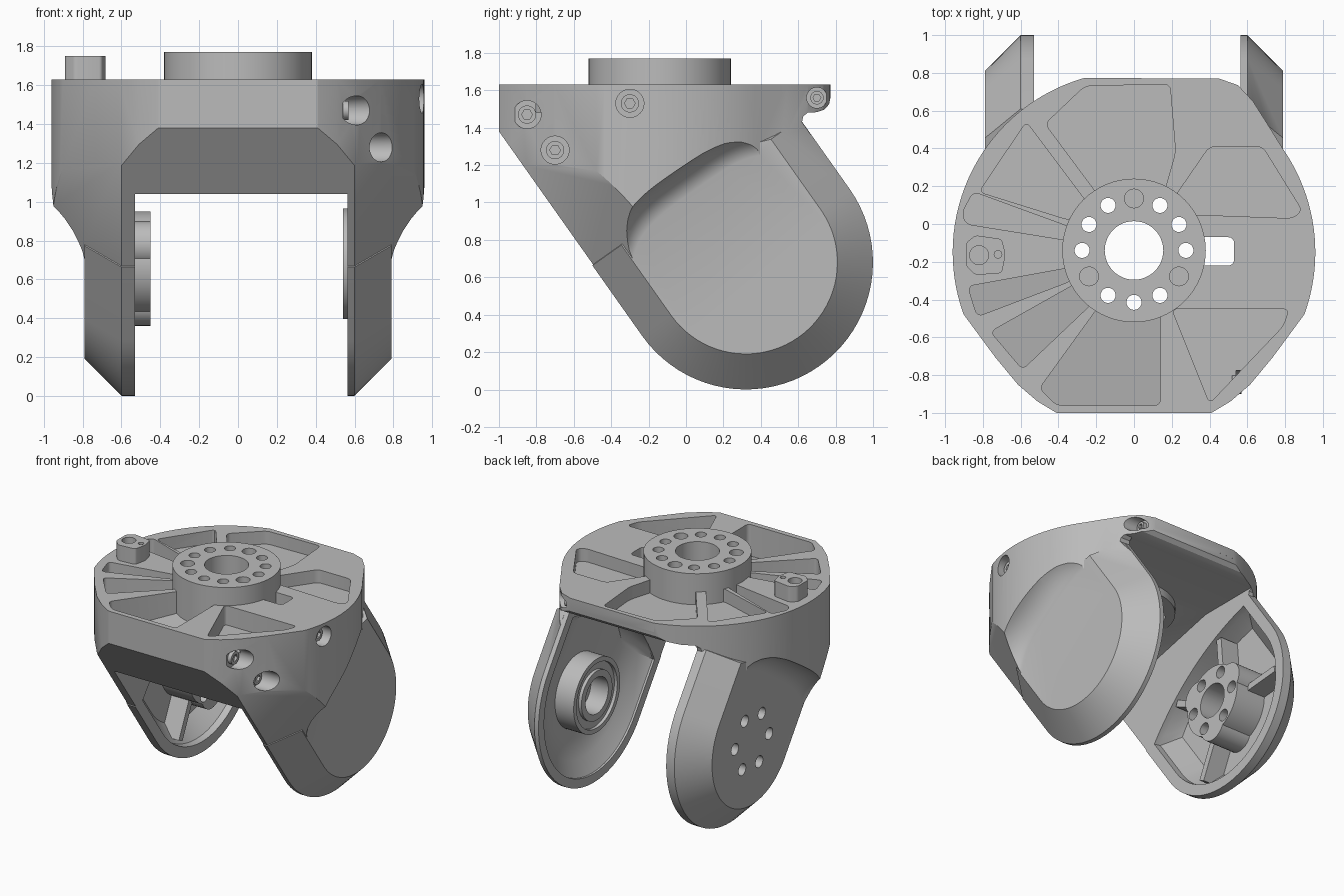
import bpy, bmesh, math
from mathutils import Vector

cube = bpy.data.objects.get("Cube")
if cube:
    bpy.data.objects.remove(cube)

grey = bpy.data.materials.new("machined_grey")
grey.use_nodes = True
COLOR = (0.5, 0.5, 0.5, 1)
grey.diffuse_color = COLOR
grey.node_tree.nodes["Principled BSDF"].inputs["Base Color"].default_value = COLOR

PIVOT = Vector((0.32, 0.68))            # pivot axis of the arms in y, z
AX = Vector((-0.577, 0.816))            # arm direction in y, z
SIDE = Vector((0.816, 0.577))           # across the arm in y, z


def finish(name, bm):
    bmesh.ops.recalc_face_normals(bm, faces=bm.faces)
    mesh = bpy.data.meshes.new(name)
    bm.to_mesh(mesh)
    bm.free()
    mesh.materials.append(grey)
    ob = bpy.data.objects.new(name, mesh)
    bpy.context.collection.objects.link(ob)
    return ob


def loft(rings):
    bm = bmesh.new()
    vs = [[bm.verts.new(p) for p in r] for r in rings]
    n = len(vs[0])
    for a, b in zip(vs, vs[1:]):
        for i in range(n):
            j = (i + 1) % n
            bm.faces.new((a[i], a[j], b[j], b[i]))
    bm.faces.new(vs[0][::-1])
    bm.faces.new(vs[-1])
    bmesh.ops.recalc_face_normals(bm, faces=bm.faces)
    return bm


def prism(name, pts, axis, a, b, rounding=0, slope=0):
    def ring(h, k):
        return [(p[0], p[1], h + k * p[1]) if axis == "z" else (h, p[0], p[1]) for p in pts]
    bm = loft([ring(a, slope), ring(b, 0)])
    if rounding:
        sides = [e for e in bm.edges
                 if (e.verts[0].co - e.verts[1].co).xy.length < 1e-5]
        bmesh.ops.bevel(bm, geom=sides, offset=rounding, segments=4, profile=0.5, affect="EDGES")
    return finish(name, bm)


def rod(name, axis, c, r, a, b, n=32):
    pts = [(c[0] + r * math.cos(2 * math.pi * i / n), c[1] + r * math.sin(2 * math.pi * i / n)) for i in range(n)]
    return prism(name, pts, axis, a, b)


def boolean(ob, tool, op="DIFFERENCE", keep=False):
    mod = ob.modifiers.new("bool", "BOOLEAN")
    mod.operation, mod.object, mod.solver = op, tool, "EXACT"
    bpy.context.view_layer.objects.active = ob
    bpy.ops.object.modifier_apply(modifier=mod.name)
    if not keep:
        bpy.data.objects.remove(tool)


def arm_point(x, s, t):
    p = PIVOT + SIDE * s + AX * t
    return (x, p.x, p.y)


def stadium(x, r, top, bulge):
    # round lower end, gently arched upper end
    low = [arm_point(x, r * math.cos(math.pi * i / 40), -r * math.sin(math.pi * i / 40)) for i in range(41)]
    return low + [arm_point(x, r * k / 8, top + bulge * (1 - (k / 8) ** 2)) for k in range(-8, 9)]


def arch(x, top):
    # everything on the pivot side of a flat-crowned arch across the arm
    pts = [arm_point(x, s / 40, top - 0.115 * (s / 19.6) ** 4) for s in range(-26, 27)]
    return ([arm_point(x, -1.1, top - 0.36)] + pts + [arm_point(x, 1.1, top - 0.36),
            arm_point(x, 1.1, -1.2), arm_point(x, -1.1, -1.2)])


def arc(a0, a1, n):
    return [(0.96 * math.cos(math.radians(a0 + (a1 - a0) * i / n)),
             -0.15 + 0.96 * math.sin(math.radians(a0 + (a1 - a0) * i / n))) for i in range(n + 1)]


# Main housing: an outline prism trimmed by slanted planes
nose = [(0.41, -1), (0.51, -0.94), (0.615, -0.85), (0.735, -0.705)]
outline = (nose + arc(-20, 35, 20) + [(0.7, 0.54), (0.63, 0.65), (0.55, 0.735), (0.45, 0.77)]
           + arc(106, 200, 32) + [(-x, y) for x, y in reversed(nose)])
bm = loft([[(x, y, z) for x, y in outline] for z in (0.5, 1.63)])


def trim(co, no):
    geom = bm.verts[:] + bm.edges[:] + bm.faces[:]
    cut = bmesh.ops.bisect_plane(bm, geom=geom, dist=1e-5, plane_co=co, plane_no=no, clear_outer=True)
    bmesh.ops.holes_fill(bm, edges=[e for e in cut["geom_cut"] if isinstance(e, bmesh.types.BMEdge)], sides=0)


trim((0, -1, 1.38), (0, -SIDE.x, -SIDE.y))
for s in (-1, 1):
    trim((s * 0.599, -1, 1.38), (s, -SIDE.x, -SIDE.y))
body = finish("bracket_body", bm)

# Rounded back lip above the open rear
back = prism("back_cutter", [(0.9, 1.56), (0.772, 1.56), (0.765, 1.525), (0.74, 1.497), (0.7, 1.483),
                             (0.65, 1.48), (0.627, 1.46), (0.62, 1.43), (0.875, 1.07), (0.875, 0.1),
                             (1.3, 0)], "x", -1.2, 1.2)
boolean(body, back)

# Filleted shoulders, and arms with chamfered outer rim
for s in (-1, 1):
    shoulder = loft([arch(s * x, t) for x, t in ((0.789, 0.47), (0.8, 0.51), (0.82, 0.54), (0.85, 0.57),
                                                 (0.89, 0.595), (0.93, 0.61), (1.0, 0.625))])
    boolean(body, finish("shoulder_cutter", shoulder))
    arm = loft([stadium(s * x, r, 0.46, 0.1) for x, r in ((0.5, 0.68), (0.6, 0.68), (0.79, 0.49))])
    boolean(body, finish("arm", arm), "UNION")

# Space between the arms, and dished inner arm faces
gap = [(-0.76, 1.04), (-0.9, 1.0), (-0.9, -0.2), (1.3, -0.2), (1.3, 1.48), (0.15, 1.48), (-0.4, 1.35)]
boolean(body, prism("gap_cutter", gap, "x", -0.53, 0.565))
dishes = ((-1, 0.1, ((0.45, 0.61), (0.58, 0.59), (0.7, 0.47))),
          (1, 0.18, ((0.45, 0.62), (0.58, 0.61), (0.65, 0.5), (0.7, 0.36))))
for s, bulge, steps in dishes:
    dish = loft([stadium(s * x, r, 0.42, bulge) for x, r in steps])
    boolean(body, finish("dish_cutter", dish))

# Pockets in the top plate: floor height at y = 0, floor slope, outline
pockets = [
    (1.53, 0, [(-0.47, 0.53), (-0.26, 0.73), (0.19, 0.74), (0.22, 0.38), (0.14, 0.1), (-0.15, 0.1)]),
    (1.53, 0, [(-0.82, 0.17), (-0.57, 0.54), (-0.24, 0.1), (-0.34, 0.02)]),
    (1.51, 0, [(-0.91, 0.06), (-0.85, 0.17), (-0.33, -0.02), (-0.33, -0.09), (-0.89, 0)]),
    (1.51, 0.15, [(-0.88, -0.33), (-0.33, -0.23), (-0.33, -0.3), (-0.83, -0.49)]),
    (1.52, 0.15, [(-0.76, -0.57), (-0.28, -0.3), (-0.19, -0.39), (-0.59, -0.77)]),
    (1.53, 0.15, [(-0.5, -0.87), (-0.16, -0.4), (0.14, -0.4), (0.14, -0.96), (-0.41, -0.96)]),
    (1.48, 0, [(0.2, -0.45), (0.82, -0.45), (0.79, -0.54), (0.4, -0.95)]),
    (1.53, 0, [(0.2, 0.12), (0.4, 0.41), (0.68, 0.41), (0.89, 0.07), (0.84, 0.03), (0.3, 0.05)]),
]
for floor, slope, pts in pockets:
    boolean(body, prism("pocket_cutter", pts, "z", floor, 1.8, 0.03, slope))
boolean(body, prism("slot_cutter", [(0.3, -0.22), (0.53, -0.22), (0.53, -0.07), (0.3, -0.07)], "z", 1.2, 1.8, 0.03))

# Raised hub with bolt circle
HUB = (0, -0.14)
hub = rod("hub", "z", HUB, 0.38, 1.42, 1.77, 64)
tools = [rod("bore_cutter", "z", HUB, 0.155, 1.1, 1.9, 48)]
for i in range(12):
    a = math.radians(30 * i + 30)
    c = (HUB[0] + 0.275 * math.cos(a), HUB[1] + 0.275 * math.sin(a))
    if i % 4 == 2:
        tools.append(rod("counterbore_cutter", "z", c, 0.05, 1.6, 1.9, 20))
    else:
        tools.append(rod("hole_cutter", "z", c, 0.04, 1.1, 1.9, 20))
for t in tools:
    boolean(body, t, keep=True)
    boolean(hub, t)

# Sensor post on the pad between two pockets
post = prism("post", [(-0.89, -0.22), (-0.89, -0.1), (-0.84, -0.06), (-0.7, -0.08), (-0.68, -0.16),
                      (-0.7, -0.26), (-0.84, -0.27)], "z", 1.6, 1.75, 0.015)
boolean(post, rod("post_cutter", "z", (-0.82, -0.165), 0.05, 1.7, 1.9))
boolean(post, rod("post_cutter", "z", (-0.72, -0.16), 0.02, 1.7, 1.9, 16))
parts = [body, hub, post]

# Bolts sunk into one flank
for y, z, r, depth in ((-0.85, 1.47, 0.075, 0.54), (-0.7, 1.28, 0.075, 0.63),
                       (-0.3, 1.53, 0.075, 0.87), (0.7, 1.56, 0.055, 0.5)):
    boolean(body, rod("bolt_cutter", "x", (y, z), r, depth, 1.2))
    bolt = rod("bolt", "x", (y, z), r * 0.65, depth - 0.02, depth + 0.03, 24)
    boolean(bolt, rod("hex_cutter", "x", (y, z), r * 0.38, depth + 0.01, depth + 0.1, 6))
    parts.append(bolt)

# Bearing on one arm
bearing = rod("bearing", "x", PIVOT, 0.285, 0.54, 0.72, 64)
groove = rod("groove_cutter", "x", PIVOT, 0.25, 0.5, 0.565, 64)
boolean(groove, rod("groove_core", "x", PIVOT, 0.19, 0.4, 0.7, 48))
boolean(bearing, groove)
boolean(bearing, rod("bore_cutter", "x", PIVOT, 0.14, 0.4, 0.69, 48))
parts.append(bearing)

# Lobed mounting boss and ribs on the other arm
boss = rod("boss", "x", PIVOT, 0.27, -0.72, -0.45, 64)
for deg in (30, 150, 270):
    a = math.radians(deg)
    lobe = rod("lobe", "x", PIVOT + Vector((math.cos(a), math.sin(a))) * 0.2, 0.12, -0.72, -0.45)
    boolean(boss, lobe, "UNION")
boolean(boss, rod("bore_cutter", "x", PIVOT, 0.13, -0.67, -0.3, 48))
for deg in range(5, 365, 60):
    a = math.radians(deg)
    c = PIVOT + Vector((math.cos(a), math.sin(a))) * 0.21
    drill = rod("drill_cutter", "x", c, 0.045, -0.9, -0.3, 24)
    boolean(body, drill, keep=True)
    boolean(boss, drill)
parts.append(boss)
for deg in (5, 95, 155, 245):
    a = math.radians(deg)
    d, n = Vector((math.cos(a), math.sin(a))), Vector((-math.sin(a), math.cos(a))) * 0.025
    c = PIVOT
    parts.append(prism("rib", [c + d * 0.25 + n, c + d * 0.56 + n, c + d * 0.56 - n, c + d * 0.25 - n],
                       "x", -0.71, -0.55))

# Smooth curved faces, keep machined edges
bpy.ops.object.select_all(action="DESELECT")
for ob in parts:
    ob.select_set(True)
bpy.context.view_layer.objects.active = body
bpy.ops.object.shade_smooth_by_angle(angle=math.radians(28))
